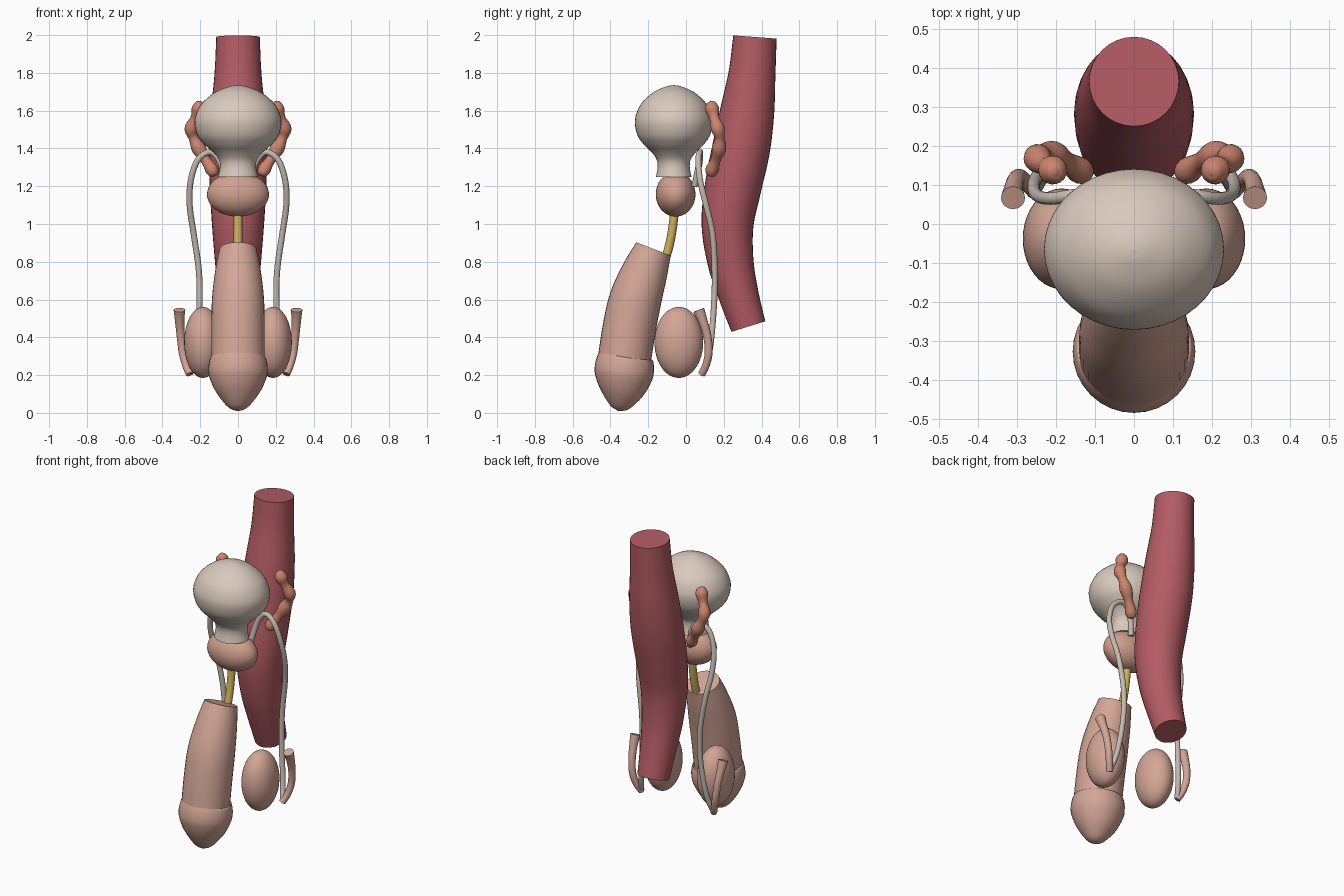
import bpy, bmesh, math
from mathutils import Vector

cube = bpy.data.objects.get("Cube")
if cube:
    bpy.data.objects.remove(cube, do_unlink=True)


def material(name, srgb):
    col = [c / 12.92 if c < 0.04 else ((c + 0.055) / 1.055) ** 2.4 for c in srgb] + [1]
    m = bpy.data.materials.new(name)
    m.use_nodes = True
    m.diffuse_color = col
    m.node_tree.nodes["Principled BSDF"].inputs["Base Color"].default_value = col
    return m


SKIN = material("skin pink", (0.83, 0.65, 0.59))
GLAND = material("gland pink", (0.82, 0.63, 0.56))
VESICLE = material("coral", (0.80, 0.52, 0.43))
BLADDER = material("pale beige", (0.85, 0.79, 0.74))
DUCT = material("warm grey", (0.77, 0.73, 0.69))
URETHRA = material("yellow", (0.80, 0.69, 0.36))
BOWEL = material("deep red", (0.70, 0.36, 0.39))


def finish(obj, mat):
    obj.data.materials.append(mat)
    bpy.ops.object.select_all(action='DESELECT')
    obj.select_set(True)
    bpy.context.view_layer.objects.active = obj
    bpy.ops.object.shade_smooth_by_angle(angle=math.radians(40))


def spline(rows, steps):
    """Smooth curve through rows of (x, y, z, radius)."""
    pts = [Vector(r) for r in rows]
    pts = [2 * pts[0] - pts[1]] + pts + [2 * pts[-1] - pts[-2]]
    out = []
    for a, b, c, d in zip(pts, pts[1:], pts[2:], pts[3:]):
        for i in range(steps):
            t = i / steps
            out.append(0.5 * (2 * b + (c - a) * t + (2 * a - 5 * b + 4 * c - d) * t ** 2
                              + (3 * b - a - 3 * c + d) * t ** 3))
    return out + [pts[-2]]


def tube(name, rows, mat, sides=32, steps=5, widen=1.0, mirror=1):
    """Capped tube of varying radius swept along a smooth path."""
    path = spline([(mirror * x, y, z, r) for x, y, z, r in rows], steps)
    centres = [p.to_3d() for p in path]
    bm = bmesh.new()
    rings = []
    side = Vector((1, 0, 0))
    for i, p in enumerate(path):
        tangent = (centres[min(i + 1, len(path) - 1)] - centres[max(i - 1, 0)]).normalized()
        side = (side - tangent * side.dot(tangent)).normalized()
        other = tangent.cross(side)
        r = max(p[3], 0.001)
        rings.append([bm.verts.new(centres[i] + r * (side * widen * math.cos(a) + other * math.sin(a)))
                      for a in (math.tau * k / sides for k in range(sides))])
    for lo, hi in zip(rings, rings[1:]):
        for k in range(sides):
            n = (k + 1) % sides
            bm.faces.new((lo[k], lo[n], hi[n], hi[k]))
    bm.faces.new(rings[0][::-1])
    bm.faces.new(rings[-1])
    bmesh.ops.recalc_face_normals(bm, faces=bm.faces)
    mesh = bpy.data.meshes.new(name)
    bm.to_mesh(mesh)
    bm.free()
    obj = bpy.data.objects.new(name, mesh)
    bpy.context.collection.objects.link(obj)
    finish(obj, mat)


def ellipsoid(name, centre, radii, mat):
    bpy.ops.mesh.primitive_uv_sphere_add(segments=40, ring_count=24, location=centre)
    obj = bpy.context.object
    obj.name = name
    obj.scale = radii
    bpy.ops.object.transform_apply(location=False, rotation=False, scale=True)
    finish(obj, mat)


# Rectum
tube("rectum", [(0, .365, 1.99, .115), (0, .35, 1.8, .124), (0, .325, 1.6, .143),
                (0, .292, 1.4, .153), (0, .25, 1.2, .15), (0, .22, 1.0, .138),
                (0, .236, .8, .122), (0, .28, .62, .106), (0, .33, .457, .094)], BOWEL)

# Bladder with its neck
tube("bladder", [(0, -.065, z, r) for z, r in (
    (1.735, 0), (1.728, .04), (1.7, .104), (1.65, .162), (1.6, .192), (1.54, .206),
    (1.47, .192), (1.42, .158), (1.38, .117), (1.34, .09), (1.3, .085), (1.25, .094))],
    BLADDER, sides=40, widen=1.12)

# Prostate and urethra
ellipsoid("prostate", (0, -.055, 1.157), (.164, .105, .118), GLAND)
tube("urethra", [(0, -.06, 1.1, .023), (0, -.068, 1.0, .023), (0, -.09, .88, .023),
                 (0, -.13, .75, .023)], URETHRA, sides=16)

# Shaft and glans
tube("shaft", [(0, -.172, .868, .098), (0, -.217, .75, .121), (0, -.268, .6, .138),
               (0, -.302, .44, .141), (0, -.328, .27, .141)], SKIN)
tube("glans", [(0, -.322, .296, .138), (0, -.323, .287, .149), (0, -.326, .24, .157),
               (0, -.33, .19, .152), (0, -.338, .12, .122), (0, -.348, .06, .079),
               (0, -.356, .025, .042), (0, -.36, .01, 0)], SKIN)

# Paired organs
for label, s in (("left", 1), ("right", -1)):
    ellipsoid(label + "_testis", (s * .185, -.038, .373), (.1, .129, .188), SKIN)
    tube(label + "_epididymis", [(.31, .067, .545, .031), (.309, .088, .49, .025),
                                 (.303, .112, .41, .022), (.293, .12, .32, .021),
                                 (.275, .105, .25, .02), (.255, .083, .205, .02)],
         SKIN, sides=16, mirror=s)
    tube(label + "_vas_deferens", [(.255, .085, .207, .016), (.23, .125, .33, .016),
                                   (.205, .147, .55, .016), (.207, .152, .75, .016),
                                   (.235, .14, .95, .016), (.256, .106, 1.1, .016),
                                   (.25, .075, 1.23, .016), (.212, .065, 1.34, .016),
                                   (.145, .075, 1.38, .016), (.09, .07, 1.32, .017),
                                   (.06, .045, 1.2, .017)],
         DUCT, sides=14, mirror=s)
    tube(label + "_seminal_vesicle", [(.2, .13, 1.65, .003), (.202, .132, 1.642, .022),
                                      (.208, .138, 1.61, .037), (.226, .15, 1.56, .026),
                                      (.247, .168, 1.505, .036), (.235, .178, 1.455, .026),
                                      (.208, .175, 1.4, .038), (.172, .158, 1.34, .026),
                                      (.14, .138, 1.29, .034), (.128, .128, 1.262, .024),
                                      (.125, .125, 1.253, .003)],
         VESICLE, sides=18, mirror=s)
